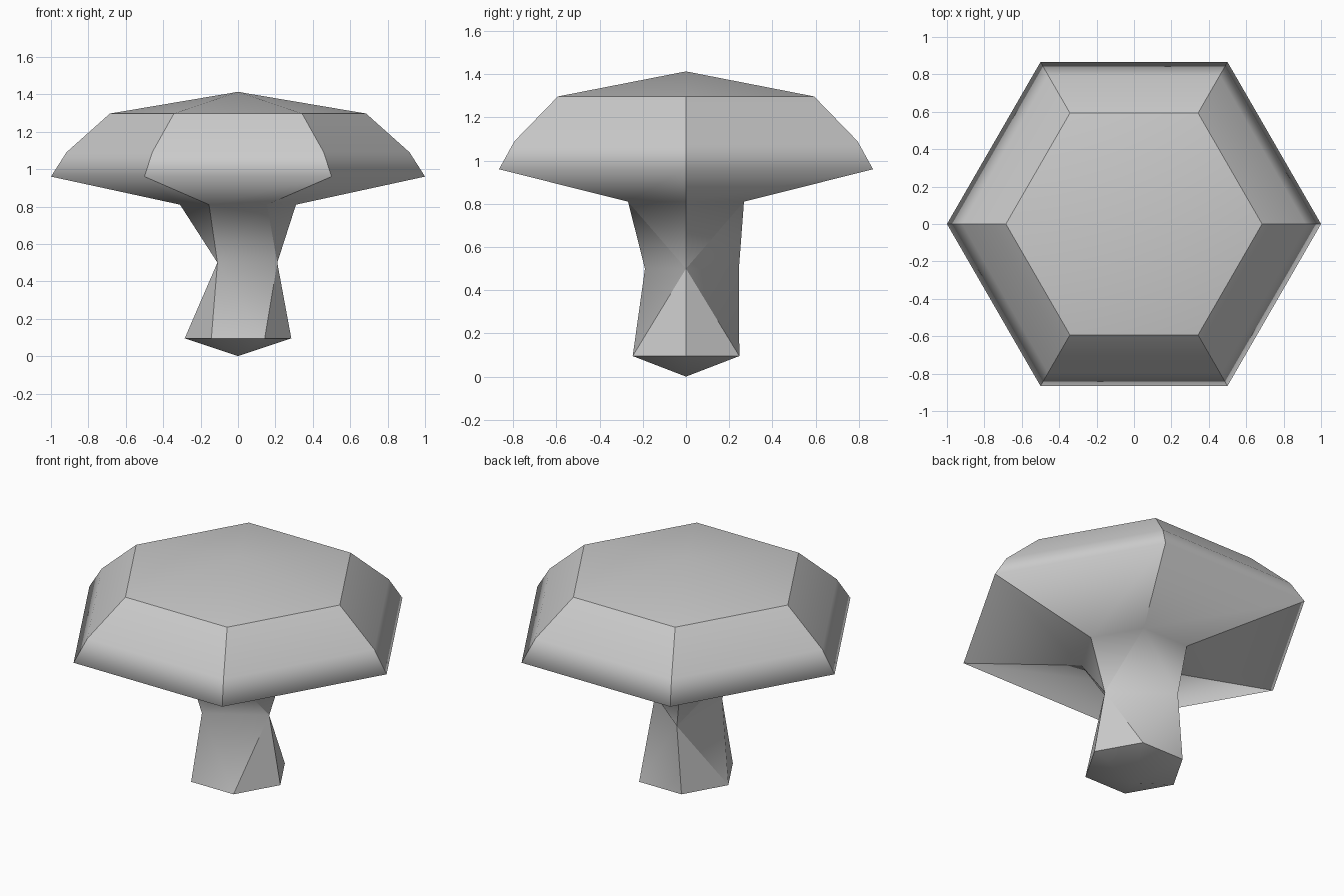
import bpy
import bmesh
from math import cos, sin, radians

cube = bpy.data.objects.get("Cube")
if cube:
    bpy.data.objects.remove(cube, do_unlink=True)

SIDES = 6
bm = bmesh.new()


def ring(radius, z):
    angles = [radians(i * 360 / SIDES) for i in range(SIDES)]
    return [bm.verts.new((radius * cos(a), radius * sin(a), z)) for a in angles]


def fan(loop, tip):
    for i in range(SIDES):
        bm.faces.new((loop[i], loop[(i + 1) % SIDES], tip))


def bridge(low, high):
    for i in range(SIDES):
        j = (i + 1) % SIDES
        bm.faces.new((low[i], low[j], high[j], high[i]))


def pinch(loop, waist):
    """Join a six-sided ring to the three waist corners."""
    right, back, front = waist
    for face in ((0, 1, right), (1, 2, back), (1, back, right),
                 (2, 3, back), (3, front, back), (3, 4, front),
                 (4, 5, front), (5, right, front), (5, 0, right)):
        bm.faces.new([loop[v] if isinstance(v, int) else v for v in face])


# Stem: pointed foot, flared base, narrow three-cornered waist, flared neck
foot_tip = bm.verts.new((0, 0, 0))
base = ring(0.285, 0.095)
waist = [bm.verts.new(p) for p in
         ((0.21, 0, 0.5), (-0.11, 0.245, 0.5), (-0.11, -0.19, 0.5))]
neck = ring(0.31, 0.81)
fan(base, foot_tip)
pinch(base, waist)
pinch(neck, waist)

# Cap: underside, rim, sloping sides and shallow pointed top
rim = ring(1.0, 0.96)
shoulder = ring(0.917, 1.09)
crown = ring(0.685, 1.297)
cap_tip = bm.verts.new((0, 0, 1.413))
bridge(neck, rim)
bridge(rim, shoulder)
bridge(shoulder, crown)
fan(crown, cap_tip)

# Smooth each panel along its height, with crisp corners and outlines
bmesh.ops.recalc_face_normals(bm, faces=bm.faces)
for face in bm.faces:
    face.smooth = True
tips = {foot_tip, cap_tip}
for edge in bm.edges:
    a, b = edge.verts
    level = abs(a.co.z - b.co.z) < 0.001
    outline = level and (a in base or a in crown)
    corner = not level and not tips.intersection(edge.verts)
    if outline or (corner and edge.calc_face_angle(0) > radians(8)):
        edge.smooth = False
# The diagonal folds inside the wide stem panels stay soft
for loop in (base, neck):
    for v, w in ((1, 1), (5, 2)):
        edge = bm.edges.get((loop[v], waist[w]))
        if edge:
            edge.smooth = True

mesh = bpy.data.meshes.new("mushroom")
bm.to_mesh(mesh)
bm.free()
mushroom = bpy.data.objects.new("mushroom", mesh)
bpy.context.collection.objects.link(mushroom)

# Plain grey material
grey = bpy.data.materials.new("plain_grey")
grey.use_nodes = True
colour = (0.6, 0.6, 0.6, 1)
grey.diffuse_color = colour
grey.node_tree.nodes["Principled BSDF"].inputs["Base Color"].default_value = colour
mesh.materials.append(grey)
